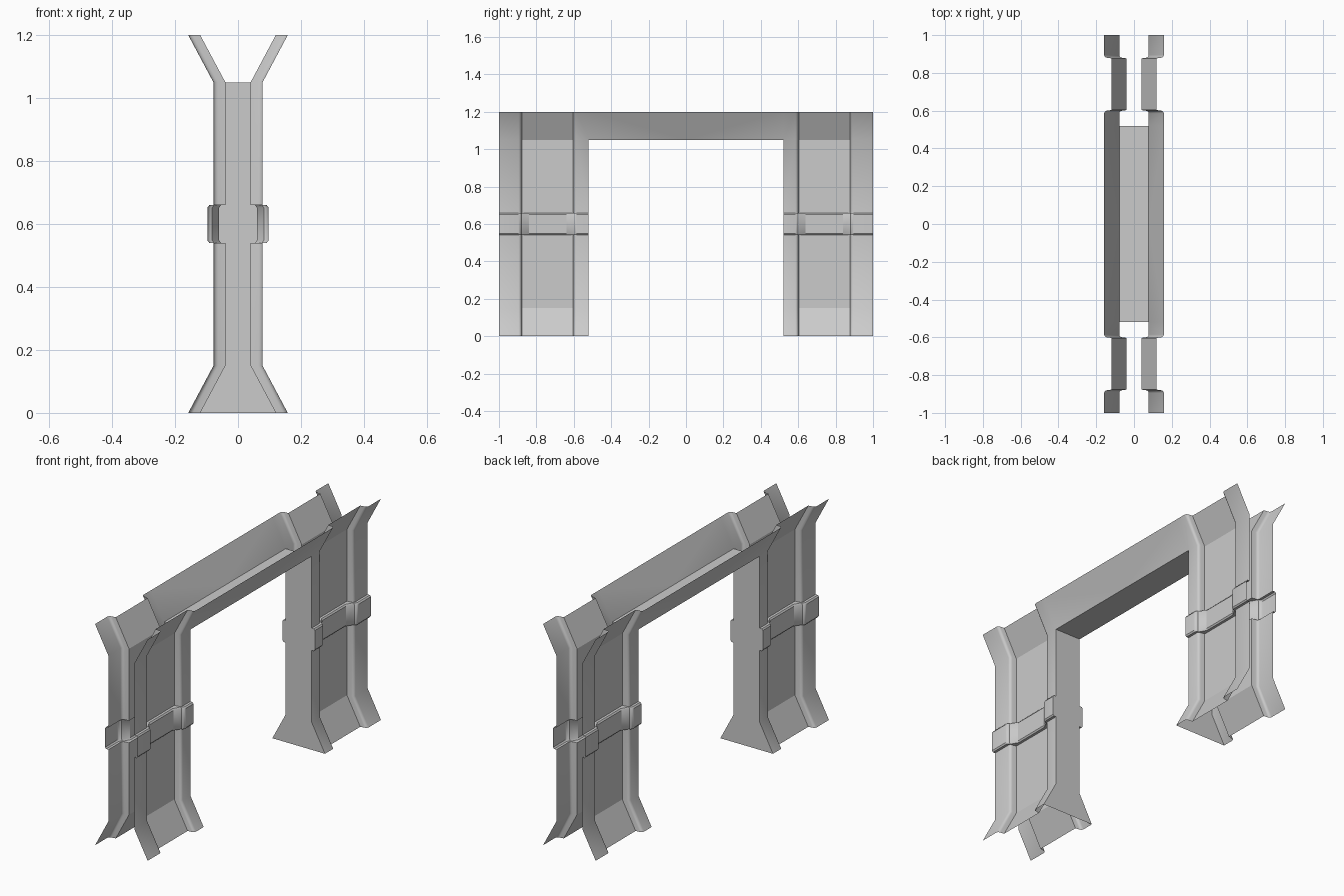
import bpy
import bmesh
from math import cos, sin, pi

cube = bpy.data.objects.get("Cube")
if cube:
    bpy.data.objects.remove(cube, do_unlink=True)

# One plain grey for the whole wall
grey = bpy.data.materials.new("wall_grey")
grey.use_nodes = True
GREY = (0.6, 0.6, 0.6, 1)
grey.diffuse_color = GREY
grey.node_tree.nodes["Principled BSDF"].inputs["Base Color"].default_value = GREY

RIB, PANEL = 0.078, 0.04          # half depth of the ribs and recessed panels
FLARE, DOOR, TOP, HEAD = 0.08, 0.52, 1.2, 1.05
RADIUS = 0.015

# Height, outward flare and share of the raised band
LEVELS = [(0, FLARE, 0), (0.15, 0, 0),
          (0.54, 0, 0), (0.54, 0, 0.7), (0.548, 0, 1),
          (0.652, 0, 1), (0.66, 0, 0.7), (0.66, 0, 0),
          (HEAD, 0, 0), (TOP, FLARE, 0)]


def section(flare, band):
    """Points along y from the door edge to the outer end."""
    rib = RIB + flare + 0.019 * band
    panel = PANEL + flare + 0.02 * band
    slope = 0.04 if band else 0.003
    arc = [(RADIUS * sin(a), RADIUS * (1 - cos(a)))
           for a in (k * pi / 6 for k in range(4))]
    inner = [(0.6 - RADIUS + dy, rib - dx) for dy, dx in arc]
    outer = [(0.88 + RADIUS - dy, rib - dx) for dy, dx in reversed(arc)]
    return ([(DOOR, rib)] + inner + [(0.6 + slope, panel), (0.88 - slope, panel)]
            + outer + [(1, rib)])


def finish(name, bm, flat=()):
    """Turn a quarter mesh into a mirrored, shaded object."""
    mesh = bpy.data.meshes.new(name)
    bm.to_mesh(mesh)
    bm.free()
    mesh.materials.append(grey)
    ob = bpy.data.objects.new(name, mesh)
    bpy.context.collection.objects.link(ob)
    bpy.ops.object.select_all(action='DESELECT')
    ob.select_set(True)
    bpy.context.view_layer.objects.active = ob
    bpy.ops.object.shade_smooth_by_angle(angle=0.6)
    for i in flat:
        mesh.polygons[i].use_smooth = False
    mirror = ob.modifiers.new("Mirror", 'MIRROR')
    mirror.use_axis = (True, True, False)
    return ob


# Folded side sheets with ribs, recessed panels, band and the beam over the door
bm = bmesh.new()
rows = [[bm.verts.new((x, y, z)) for y, x in section(f, b)] for z, f, b in LEVELS]
flat, count = [], 0
for low, high in zip(rows, rows[1:]):
    for i in range(len(low) - 1):
        bm.faces.new((low[i], low[i + 1], high[i + 1], high[i]))
        if i == 5:                 # the recessed panel stays flat shaded
            flat.append(count)
        count += 1
beam = [bm.verts.new((RIB + f, 0, z)) for z, f, b in LEVELS[-2:]]
bm.faces.new((beam[0], rows[-2][0], rows[-1][0], beam[1]))
finish("side_sheets", bm, flat)

# Door jambs following the sheet outline
bm = bmesh.new()
pairs = [(z, section(f, b)[0][1]) for z, f, b in LEVELS[:-1]]
for (z0, x0), (z1, x1) in zip(pairs, pairs[1:]):
    if z1 > z0:
        bm.faces.new([bm.verts.new((x, DOOR, z))
                      for x, z in ((0, z0), (x0, z0), (x1, z1), (0, z1))])
bmesh.ops.remove_doubles(bm, verts=bm.verts, dist=0.0001)
finish("door_jambs", bm)

# Underside of the beam
bm = bmesh.new()
bm.faces.new([bm.verts.new((x, y, HEAD))
              for x, y in ((0, 0), (0, DOOR), (RIB, DOOR), (RIB, 0))])
finish("door_head", bm)
